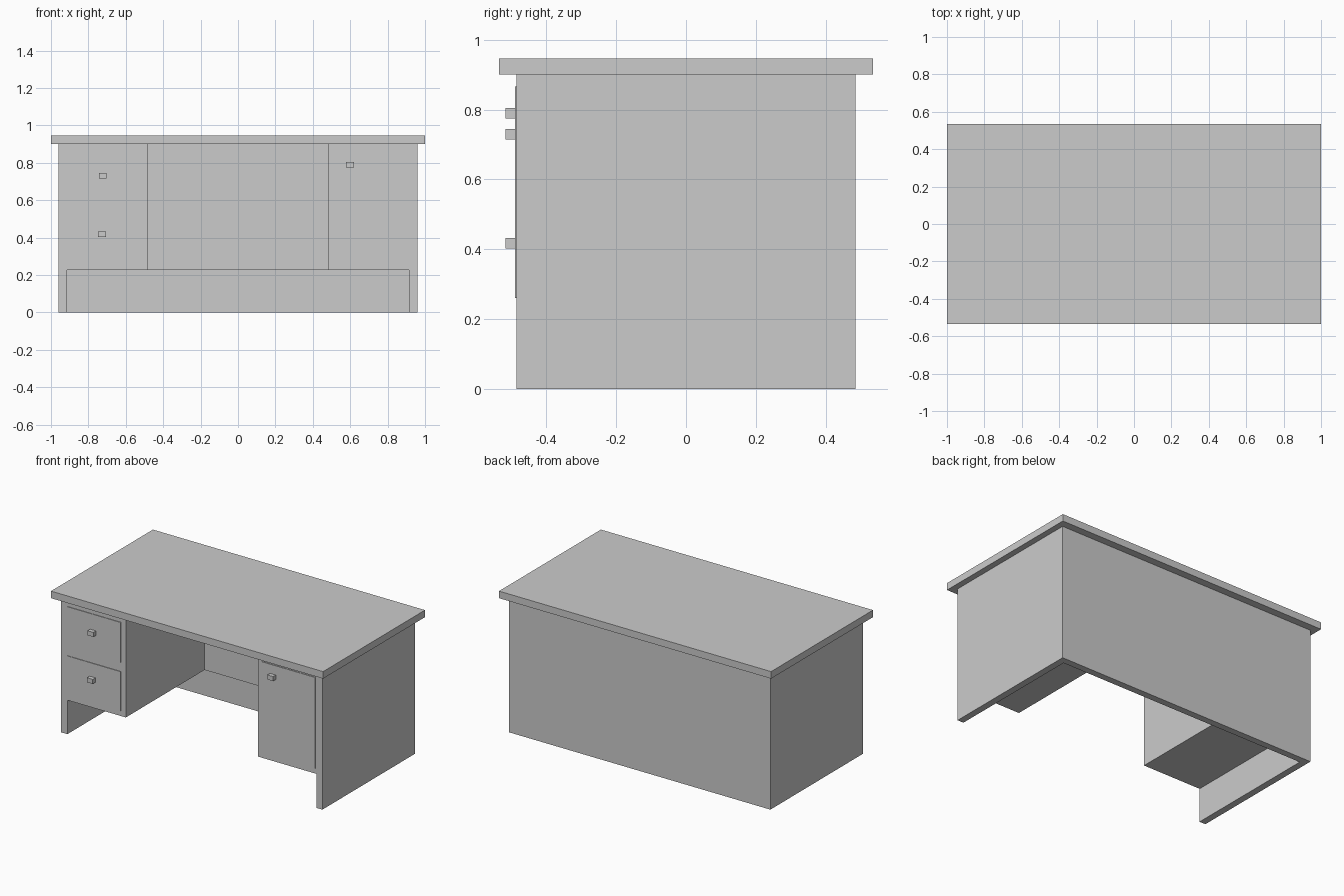
import bpy
import bmesh
from mathutils import Matrix, Vector

cube = bpy.data.objects.get("Cube")
if cube:
    bpy.data.objects.remove(cube, do_unlink=True)

grey = bpy.data.materials.new("plain grey")
grey.use_nodes = True
colour = (0.6, 0.6, 0.6, 1)
grey.diffuse_color = colour
grey.node_tree.nodes["Principled BSDF"].inputs["Base Color"].default_value = colour


def box(name, x, y, z):
    """Box given by its (low, high) extent on each axis."""
    low, high = Vector((x[0], y[0], z[0])), Vector((x[1], y[1], z[1]))
    bm = bmesh.new()
    bmesh.ops.create_cube(bm, size=1, matrix=Matrix.Diagonal((high - low).to_4d()))
    mesh = bpy.data.meshes.new(name)
    bm.to_mesh(mesh)
    bm.free()
    mesh.materials.append(grey)
    obj = bpy.data.objects.new(name, mesh)
    obj.location = (low + high) / 2
    bpy.context.collection.objects.link(obj)
    return obj


top_z = 0.9       # underside of the desktop
floor_z = 0.226   # underside of the pedestals
front, back = -0.485, 0.485
outer, inner, knee = 0.96, 0.915, 0.485
back_inner = 0.44

# Desktop and back panel
box("desktop", (-1, 1), (-0.535, 0.535), (top_z, 0.947))
box("back_panel", (-inner, inner), (back_inner, back), (0, top_z))

# Side panels and hanging pedestals
for side, s in (("left", 1), ("right", -1)):
    box(side + "_side_panel", sorted((s * inner, s * outer)), (front, back), (0, top_z))
    box(side + "_pedestal", sorted((s * knee, s * inner)), (front, back_inner), (floor_z, top_z))

# Raised panel at the back of the knee space
box("knee_space_panel", (-knee, knee), (0.342, back_inner), (floor_z, top_z))

# Thin fronts, each with a square knob: name, x extent, z extent, knob centre x, z
fronts = (
    ("upper_drawer", (-0.912, -0.52), (0.582, 0.849), -0.723, 0.73),
    ("lower_drawer", (-0.912, -0.52), (0.26, 0.522), -0.727, 0.417),
    ("cupboard_door", (0.515, 0.91), (0.26, 0.866), 0.599, 0.79),
)
for name, x, z, kx, kz in fronts:
    box(name + "_front", x, (front - 0.004, front), z)
    box(name + "_knob", (kx - 0.021, kx + 0.021), (-0.517, front - 0.004), (kz - 0.015, kz + 0.015))
